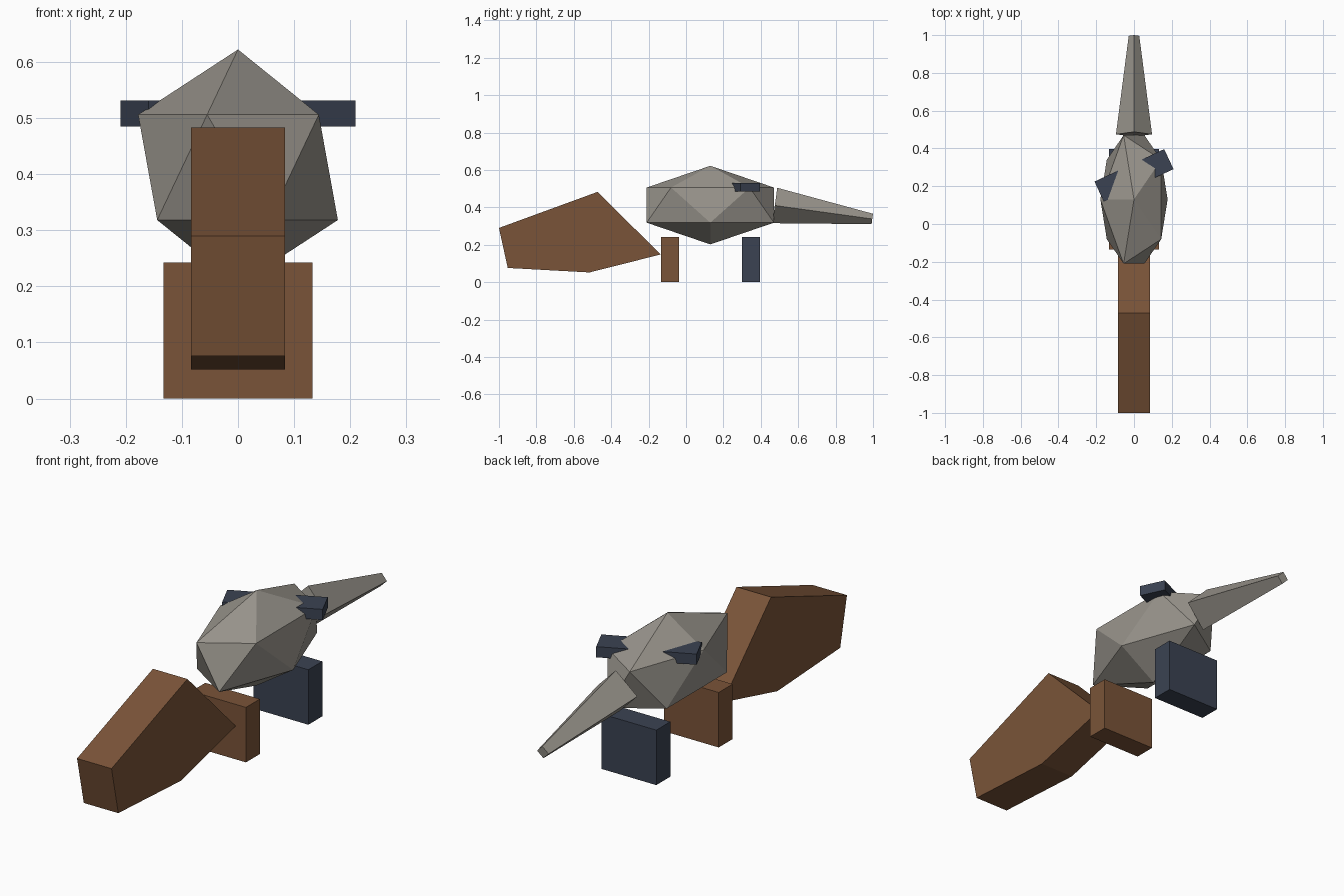
import bpy, bmesh, math
from mathutils import Matrix, Vector

if "Cube" in bpy.data.objects:
    bpy.data.objects.remove(bpy.data.objects["Cube"])


def material(name, rgb):
    m = bpy.data.materials.new(name)
    m.diffuse_color = (*rgb, 1)
    m.use_nodes = True
    m.node_tree.nodes["Principled BSDF"].inputs["Base Color"].default_value = m.diffuse_color
    return m


GREY = material("warm grey", (0.32, 0.30, 0.265))
BROWN = material("brown", (0.195, 0.088, 0.04))
SLATE = material("dark slate", (0.043, 0.055, 0.085))


def finish(name, bm, mat):
    bmesh.ops.recalc_face_normals(bm, faces=bm.faces)
    mesh = bpy.data.meshes.new(name)
    bm.to_mesh(mesh)
    bm.free()
    mesh.materials.append(mat)
    obj = bpy.data.objects.new(name, mesh)
    bpy.context.collection.objects.link(obj)
    return obj


def box(name, centre, size, mat, turn=0):
    bm = bmesh.new()
    bmesh.ops.create_cube(bm, size=1, matrix=Matrix.Translation(centre)
                          @ Matrix.Rotation(math.radians(turn), 4, 'Z')
                          @ Matrix.Diagonal((*size, 1)))
    return finish(name, bm, mat)


# faceted body: stretched icosahedron, turned half round
bm = bmesh.new()
bmesh.ops.create_icosphere(bm, subdivisions=1, radius=1,
                           matrix=Matrix.Translation((0, 0.13, 0.412))
                           @ Matrix.Diagonal((0.199, 0.4, 0.21, 1))
                           @ Matrix.Rotation(math.pi, 4, 'Z'))
finish("body", bm, GREY)

# tapering four-sided spike with its ridges up, down, left and right
start, end = Vector((0, 0.475, 0.41)), Vector((0, 0.996, 0.338))
axis = (end - start).normalized()
up = Vector((1, 0, 0)).cross(axis)
bm = bmesh.new()
rings = []
for centre, r in ((start, 0.0955), (end, 0.028)):
    rings.append([bm.verts.new(centre + r * (math.cos(a) * Vector((1, 0, 0)) + math.sin(a) * up))
                  for a in (i * math.pi / 2 for i in range(4))])
for ring in rings:
    bm.faces.new(ring)
for i in range(4):
    j = (i + 1) % 4
    bm.faces.new((rings[0][i], rings[0][j], rings[1][j], rings[1][i]))
finish("spike", bm, GREY)

# front wedge: five-sided side profile extruded across
profile = [(-1.0, 0.29), (-0.472, 0.483), (-0.136, 0.148), (-0.516, 0.052), (-0.953, 0.076)]
bm = bmesh.new()
face = bm.faces.new([bm.verts.new((-0.084, y, z)) for y, z in profile])
ext = bmesh.ops.extrude_face_region(bm, geom=[face])
bmesh.ops.translate(bm, vec=(0.168, 0, 0),
                    verts=[v for v in ext["geom"] if isinstance(v, bmesh.types.BMVert)])
finish("front_wedge", bm, BROWN)

# slab legs
box("front_leg", (0, -0.086, 0.121), (0.266, 0.097, 0.242), BROWN)
box("rear_leg", (0, 0.348, 0.121), (0.266, 0.097, 0.242), SLATE)

# crossbar skewed through the body
box("crossbar", (0, 0.2575, 0.508), (0.407, 0.117, 0.047), SLATE, turn=25)
